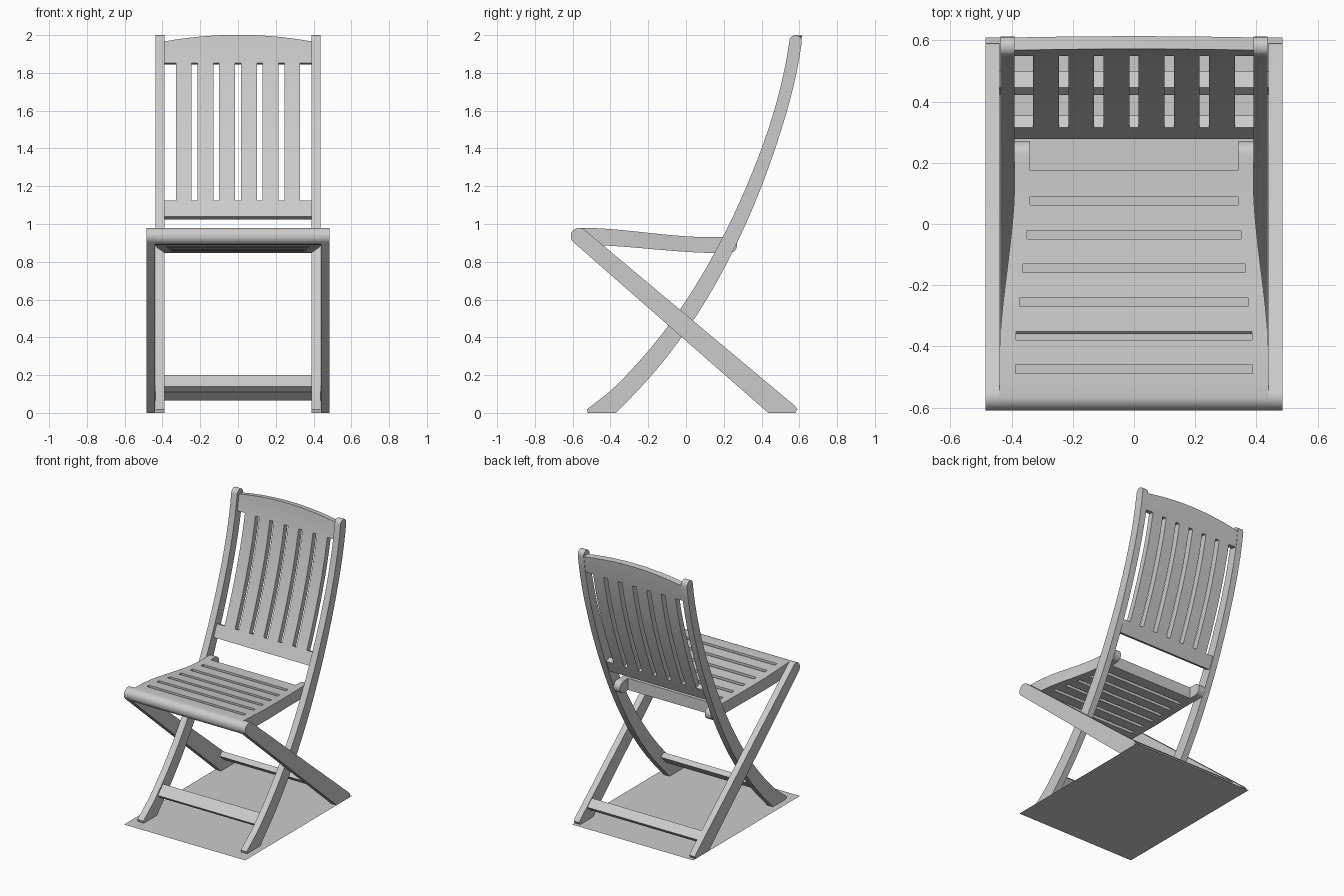
import bpy, bmesh, math

if "Cube" in bpy.data.objects:
    bpy.data.objects.remove(bpy.data.objects["Cube"])


def finish(name, bm, mirror=False, smooth=True):
    bmesh.ops.recalc_face_normals(bm, faces=bm.faces)
    me = bpy.data.meshes.new(name)
    bm.to_mesh(me)
    bm.free()
    ob = bpy.data.objects.new(name, me)
    bpy.context.collection.objects.link(ob)
    bpy.ops.object.select_all(action='DESELECT')
    ob.select_set(True)
    bpy.context.view_layer.objects.active = ob
    if smooth:
        bpy.ops.object.shade_smooth_by_angle(angle=math.radians(35))
    if mirror:
        m = ob.modifiers.new("mirror", 'MIRROR')
        m.use_axis = (True, False, False)
        m.use_mirror_merge = False
    return ob


def prism(name, profile, x0, x1, mirror=False):
    """Extrude a (y, z) profile along x."""
    bm = bmesh.new()
    a = [bm.verts.new((x0, y, z)) for y, z in profile]
    b = [bm.verts.new((x1, y, z)) for y, z in profile]
    n = len(profile)
    bm.faces.new(a)
    bm.faces.new(b[::-1])
    for i in range(n):
        j = (i + 1) % n
        bm.faces.new((a[i], b[i], b[j], a[j]))
    return finish(name, bm, mirror)


def loft(bm, sections):
    """Join equal-length closed sections into a solid with end caps."""
    rings = [[bm.verts.new(p) for p in s] for s in sections]
    n = len(rings[0])
    for r, s in zip(rings, rings[1:]):
        for i in range(n):
            j = (i + 1) % n
            bm.faces.new((r[i], r[j], s[j], s[i]))
    bm.faces.new(rings[0])
    bm.faces.new(rings[-1][::-1])


def curve_y(z):
    """Centre line of the bowed legs and the backrest."""
    knots = (0, .47, .9, 1.3)
    coef = (-.45, .8936, -.334, .1128, -.047)
    y, w = coef[0], 1.0
    for k, c in zip(knots, coef[1:]):
        w *= z - k
        y += c * w
    return y


def offset(z, d):
    """Point at distance d behind the centre line."""
    s = (curve_y(z + .01) - curve_y(z - .01)) / .02
    L = math.hypot(1, s)
    return curve_y(z) + d / L, z - d * s / L


def step(t):
    t = max(0, min(1, t))
    return t * t * (3 - 2 * t)


# Bowed legs that carry on up into the backrest posts
def half(z):
    return .052 - .019 * min(1, z / 1.5)


zs = [.08 + (1.967 - .08) * i / 24 for i in range(25)]
rear = [offset(z, half(z)) for z in zs]
fore = [offset(z, -half(z)) for z in zs]
r, cy = half(1.967), curve_y(1.967)
cap = [(cy + r * math.cos(a), 1.967 + r * math.sin(a))
       for a in [math.pi * i / 10 for i in range(1, 10)]]
prism("curved_leg", [(-.52, 0), (-.37, 0)] + rear + cap + fore[::-1] + [(-.525, .018)],
      .39, .437, True)

# Straight crossing legs with a round upper end
c, ang = (-.566, .936), math.radians(49)
arc = [(c[0] + .044 * math.cos(ang + math.pi * i / 12),
        c[1] + .044 * math.sin(ang + math.pi * i / 12)) for i in range(13)]
prism("straight_leg", arc + [(.435, 0), (.58, 0), (.59, .018), (.577, .037)],
      .44, .485, True)


# Stretchers between the legs
def board(name, cy, cz, angle, width, thick, x):
    ca, sa = math.cos(angle), math.sin(angle)
    pts = [(u * width / 2, v * thick / 2) for u, v in ((-1, -1), (1, -1), (1, 1), (-1, 1))]
    prism(name, [(cy + u * ca - v * sa, cz + u * sa + v * ca) for u, v in pts], -x, x)


board("front_stretcher", -.316, .157, math.radians(46), .085, .038, .39)
board("rear_stretcher", .46, .103, math.radians(-41), .07, .038, .44)


# Backrest: two rails and six slats following the bow
def back_piece(name, xs, z0, top, n):
    bm = bmesh.new()
    cols = []
    for d in (-.012, .03):
        cols.append([[bm.verts.new((x, *offset(z0 + (top(x) - z0) * k / n, d)))
                      for k in range(n + 1)] for x in xs])
    m = len(xs)
    for i in range(m - 1):
        for k in range(n):
            for g in cols:
                bm.faces.new((g[i][k], g[i + 1][k], g[i + 1][k + 1], g[i][k + 1]))
        for k in (0, n):
            bm.faces.new((cols[0][i][k], cols[0][i + 1][k], cols[1][i + 1][k], cols[1][i][k]))
    for i in (0, m - 1):
        for k in range(n):
            bm.faces.new((cols[0][i][k], cols[0][i][k + 1], cols[1][i][k + 1], cols[1][i][k]))
    finish(name, bm)


back_piece("back_lower_rail", [-.39, .39], 1.035, lambda x: 1.12, 3)
back_piece("back_top_rail", [-.39 + .78 * i / 16 for i in range(17)], 1.85,
           lambda x: 1.965 + .035 * (1 - (x / .39) ** 2), 4)
for i in range(6):
    x = (i - 2.5) * .115
    back_piece(f"back_slat_{i + 1}", [x - .042, x + .042], 1.12, lambda x: 1.85, 14)

# Seat: one solid with a rolled front, narrowing towards the back
stations = []
for i in range(1, 9):
    a = math.radians(90 * i / 9)
    stations.append((-.565 - .045 * math.cos(a),
                     .935 + .045 * math.sin(a), .935 - .045 * math.sin(a)))
for i in range(25):
    y = -.565 + .793 * i / 24
    stations.append((y, .98 - .05 * step((y + .565) / .7), .89 - .044 * step((y + .565) / .75)))
for i in range(1, 8):
    a = math.radians(90 * i / 8)
    stations.append((.228 + .042 * math.sin(a), .888 + .042 * math.cos(a),
                     .888 - .042 * math.cos(a)))
bm = bmesh.new()
sections = []
for y, zt, zb in stations:
    w = .44 - .05 * step((y + .45) / .6)
    sections.append([(-w, y, zb), (w, y, zb), (w, y, zt), (-w, y, zt)])
loft(bm, sections)
seat = finish("seat", bm, smooth=False)

# Slots and rear notch cut out of the seat
bm = bmesh.new()
cuts = [(.075 - .11 * i, .0135, l) for i, l in enumerate((.34, .35, .363, .375, .385, .388))]
cuts.append((.275, .1, .34))
for y, h, l in cuts:
    loft(bm, [[(-l, yy, .7), (l, yy, .7), (l, yy, 1.2), (-l, yy, 1.2)] for yy in (y - h, y + h)])
cutter = finish("seat_cutter", bm, smooth=False)
cutter.hide_render = True
mod = seat.modifiers.new("slots", 'BOOLEAN')
mod.operation, mod.solver, mod.object = 'DIFFERENCE', 'EXACT', cutter
bpy.ops.object.select_all(action='DESELECT')
seat.select_set(True)
bpy.context.view_layer.objects.active = seat
bpy.ops.object.modifier_apply(modifier="slots")
bpy.data.objects.remove(cutter)
bpy.ops.object.shade_smooth_by_angle(angle=math.radians(35))

# Thin sheet under the feet, part of the model
bm = bmesh.new()
bm.faces.new([bm.verts.new((x, y, 0)) for x, y in
              ((-.485, -.61), (.485, -.61), (.485, .61), (-.485, .61))])
finish("base_sheet", bm, smooth=False)
